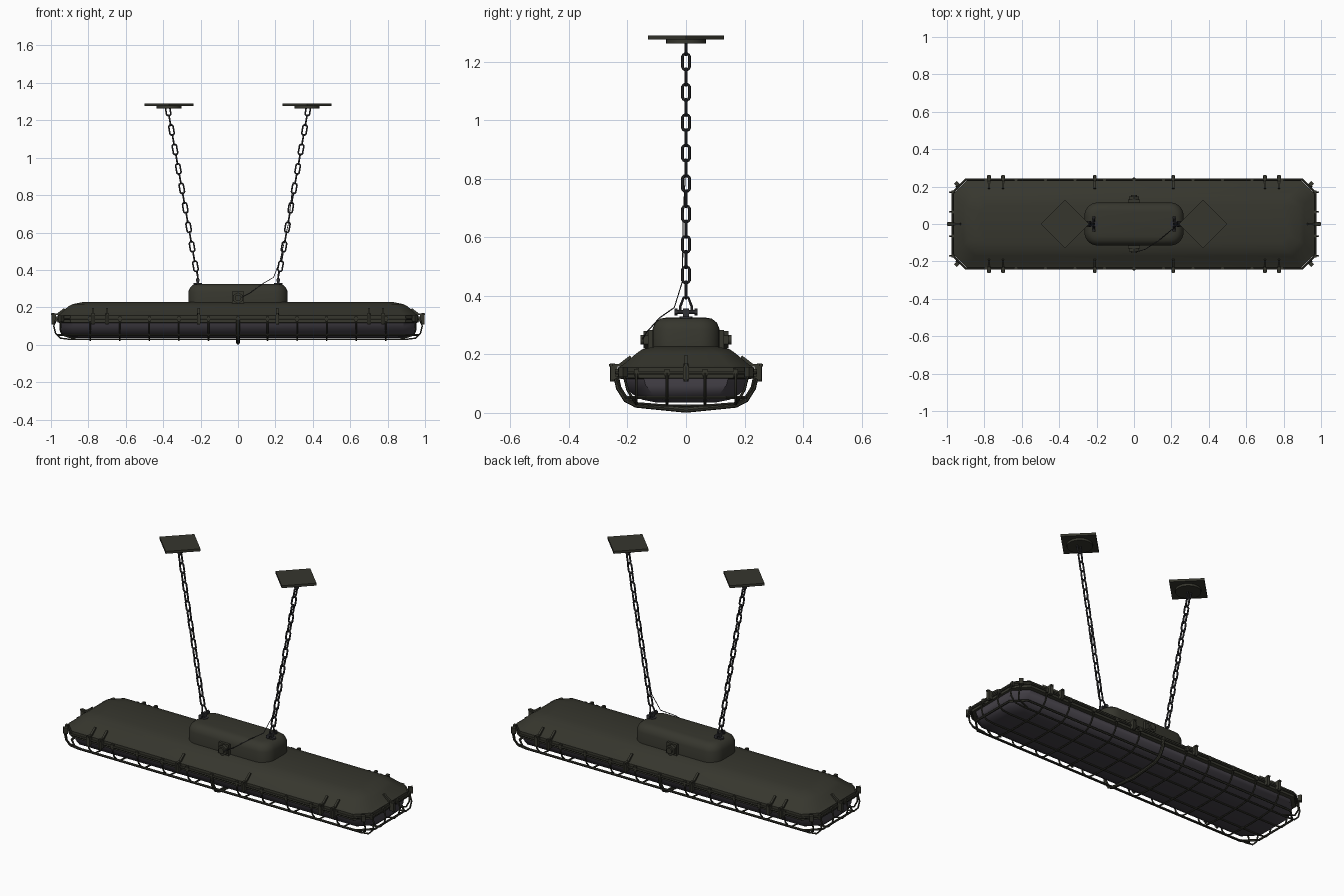
import bpy, bmesh, math
from mathutils import Vector, Matrix

cube = bpy.data.objects.get("Cube")
if cube:
    bpy.data.objects.remove(cube, do_unlink=True)


def material(name, rgb):
    m = bpy.data.materials.new(name)
    m.use_nodes = True
    colour = (*rgb, 1)
    m.diffuse_color = colour
    m.node_tree.nodes["Principled BSDF"].inputs["Base Color"].default_value = colour
    return m


OLIVE = material("dark olive paint", (0.037, 0.037, 0.027))
GLASS = material("smoky glass", (0.058, 0.052, 0.064))
STEEL = material("dark steel", (0.032, 0.032, 0.036))


def add_mesh(name, mesh, mat, smooth=True):
    ob = bpy.data.objects.new(name, mesh)
    bpy.context.collection.objects.link(ob)
    mesh.materials.clear()
    mesh.materials.append(mat)
    if smooth:
        bpy.ops.object.select_all(action="DESELECT")
        ob.select_set(True)
        bpy.context.view_layer.objects.active = ob
        bpy.ops.object.shade_smooth_by_angle(angle=math.radians(38))
    return ob


def from_bm(name, bm, mat, smooth=True):
    bmesh.ops.recalc_face_normals(bm, faces=bm.faces)
    mesh = bpy.data.meshes.new(name)
    bm.to_mesh(mesh)
    bm.free()
    return add_mesh(name, mesh, mat, smooth)


def outline(hx, hy, z, c, steps=1):
    """Rectangle with cut (steps = 1) or rounded corners."""
    pts = []
    for k, (sx, sy) in enumerate([(1, 1), (-1, 1), (-1, -1), (1, -1)]):
        for s in range(steps + 1):
            a = math.pi / 2 * (k + s / steps)
            pts.append(Vector((sx * (hx - c) + c * math.cos(a),
                               sy * (hy - c) + c * math.sin(a), z)))
    return pts


def loft(name, rings, mat, steps=1):
    bm = bmesh.new()
    loops = [[bm.verts.new(p) for p in outline(*r, steps)] for r in rings]
    n = len(loops[0])
    for a, b in zip(loops, loops[1:]):
        for i in range(n):
            bm.faces.new((a[i], a[(i + 1) % n], b[(i + 1) % n], b[i]))
    bm.faces.new(loops[0][::-1])
    bm.faces.new(loops[-1])
    return from_bm(name, bm, mat)


def tubes(name, paths, radius, mat, closed=False, sides=1):
    cu = bpy.data.curves.new(name, "CURVE")
    cu.dimensions = "3D"
    cu.bevel_depth = radius
    cu.bevel_resolution = sides
    cu.use_fill_caps = True
    for path in paths:
        sp = cu.splines.new("POLY")
        sp.points.add(len(path) - 1)
        for p, co in zip(sp.points, path):
            p.co = (*co, 1)
        sp.use_cyclic_u = closed
    tmp = bpy.data.objects.new(name + " path", cu)
    bpy.context.collection.objects.link(tmp)
    bpy.context.view_layer.update()
    dg = bpy.context.evaluated_depsgraph_get()
    mesh = bpy.data.meshes.new_from_object(tmp.evaluated_get(dg))
    bpy.data.objects.remove(tmp, do_unlink=True)
    return add_mesh(name, mesh, mat)


def box(bm, centre, size, rot=Matrix()):
    bmesh.ops.create_cube(bm, size=1, matrix=Matrix.Translation(centre) @ rot @ Matrix.Diagonal((*size, 1)))


def cylinder(bm, centre, r, depth, axis="Z", sides=16):
    rot = Matrix.Rotation(math.pi / 2, 4, "X") if axis == "Y" else Matrix()
    bmesh.ops.create_cone(bm, cap_ends=True, segments=sides, radius1=r, radius2=r,
                          depth=depth, matrix=Matrix.Translation(centre) @ rot)


# Housing lid with its flange, lamp bowl and the control box on top
loft("housing", [(.95, .22, .115, .07), (.965, .232, .12, .07), (.965, .232, .155, .07),
                 (.95, .215, .165, .07), (.91, .17, .203, .06), (.885, .15, .217, .06),
                 (.83, .10, .228, .04)], OLIVE)
loft("lamp_bowl", [(.90, .10, .035, .06), (.93, .15, .045, .07), (.95, .185, .065, .07),
                   (.955, .208, .095, .07), (.955, .215, .12, .07)], GLASS)
loft("control_box", [(.265, .115, .21, .07), (.265, .115, .285, .07), (.255, .106, .308, .063),
                     (.237, .088, .322, .05), (.215, .066, .326, .03)], OLIVE, steps=6)

# Cable glands on both long sides of the control box
bm = bmesh.new()
for s in (-1, 1):
    box(bm, (0, s * .12, .25), (.064, .02, .068))
    cylinder(bm, (0, s * .135, .25), .03, .022, "Y", 6)
    cylinder(bm, (0, s * .148, .25), .017, .014, "Y")
from_bm("cable_glands", bm, OLIVE)

# Wire cage: cross ribs, long wires, rings and the heavy centre strap
half = [(.238, .12), (.225, .08), (.2, .05), (.17, .033), (.08, .026)]
section = [(-y, z) for y, z in half] + [(0, .024)] + half[::-1]
ribs = [[(i * .158, y, z) for y, z in section] for i in range(-5, 6)]
tubes("cage_ribs", ribs, .0045, OLIVE)
end = [(.975, .135), (.985, .1), (.975, .06), (.95, .035), (.9, .029)]
long_wires = []
for y in (-.17, -.065, .065, .17):
    long_wires.append([(-x, y, z) for x, z in end] + [(x, y, z) for x, z in end[::-1]])
tubes("cage_long_wires", long_wires, .0045, OLIVE)
tubes("cage_rings", [outline(.97, .237, .137, .07), outline(.963, .205, .052, .07)],
      .006, OLIVE, closed=True)
corners = []
for sx in (-1, 1):
    for sy in (-1, 1):
        corners.append([(sx * .945, sy * .212, .13), (sx * .95, sy * .2, .08),
                        (sx * .94, sy * .185, .052), (sx * .87, sy * .17, .033)])
tubes("cage_corner_wires", corners, .0045, OLIVE)
strap = [(.24, .13), (.23, .085), (.205, .045), (.17, .027), (.08, .018)]
tubes("centre_strap", [[(0, -y, z) for y, z in strap] + [(0, 0, .01)] +
                       [(0, y, z) for y, z in strap[::-1]]], .0095, OLIVE, sides=2)

# Clamps around the flange
bm = bmesh.new()


def clamp(place):
    first = len(bm.verts)
    box(bm, (0, -.246, .137), (.02, .024, .045))
    cylinder(bm, (0, -.251, .138), .008, .062, sides=8)
    box(bm, (0, -.24, .163), (.014, .046, .008))
    box(bm, (0, -.208, .176), (.012, .05, .012), Matrix.Rotation(.65, 4, "X"))
    bm.verts.ensure_lookup_table()
    bmesh.ops.transform(bm, matrix=place, verts=bm.verts[first:])


for turn in (0, math.pi):
    spin = Matrix.Rotation(turn, 4, "Z")
    for x in (-.775, -.7, -.21, .21, .7, .775):
        clamp(Matrix.Translation((x, 0, 0)) @ spin)
    clamp(Matrix.Rotation(turn + math.pi / 2, 4, "Z") @ Matrix.Translation((0, -.738, 0)))
from_bm("flange_clamps", bm, OLIVE, smooth=False)

# Small wire hooks on the flange edge
bm = bmesh.new()
for s in (-1, 1):
    for i in range(-5, 6):
        box(bm, (i * .158, s * .236, .137), (.016, .012, .026))
    for y in (-.17, -.065, .065, .17):
        box(bm, (s * .97, y, .137), (.014, .016, .026))
    for t in (-1, 1):
        box(bm, (s * .947, t * .215, .14), (.022, .022, .034), Matrix.Rotation(math.pi / 4, 4, "Z"))
from_bm("cage_hooks", bm, OLIVE, smooth=False)


# Hanging chains, shackles and ceiling plates
def chain_x(z):
    return .215 + .176 * (z - .35)


def link(centre, along, across):
    pts = []
    for k in range(12):
        a = 2 * math.pi * (k + .5) / 12
        shift = .016 if math.sin(a) > 0 else -.016
        pts.append(centre + along * (shift + .012 * math.sin(a)) + across * .012 * math.cos(a))
    return pts


for side, s in (("left", 1), ("right", -1)):
    along = Vector((.176 * s, 0, 1)).normalized()
    across = (Vector((0, 1, 0)).cross(along), Vector((0, 1, 0)))
    links = []
    for i in range(17):
        z = .42 + .052 * i
        links.append(link(Vector((s * chain_x(z), 0, z)), along, across[i % 2]))
    tubes(side + "_chain", links, .005, STEEL, closed=True)
    x = s * .215
    tubes(side + "_shackle", [[(x, -.022, .34), (x, -.019, .365), (x + s * .006, -.008, .394),
                               (x + s * .006, .008, .394), (x, .019, .365), (x, .022, .34)]],
          .005, STEEL)
    bm = bmesh.new()
    box(bm, (x, 0, .335), (.014, .022, .044))
    cylinder(bm, (x, 0, .345), .007, .07, "Y", 8)
    for t in (-1, 1):
        cylinder(bm, (x, t * .034, .345), .012, .01, "Y", 6)
    cylinder(bm, (x, 0, .323), .022, .012)
    from_bm(side + "_lug", bm, STEEL)

    bm = bmesh.new()
    x = s * .369
    box(bm, (x, 0, 1.283), (.184, .184, .014), Matrix.Rotation(math.pi / 4, 4, "Z"))
    cylinder(bm, (x, 0, 1.27), .068, .014, sides=32)
    from_bm(side + "_ceiling_plate", bm, OLIVE)

# Thin supply cable from the front gland up the left chain
tubes("supply_cable", [[(.01, -.15, .25), (.06, -.135, .275), (.13, -.09, .325), (.19, -.04, .36),
                        (.225, -.012, .45), (.27, -.01, .65), (.295, 0, .87)]], .002, STEEL)
